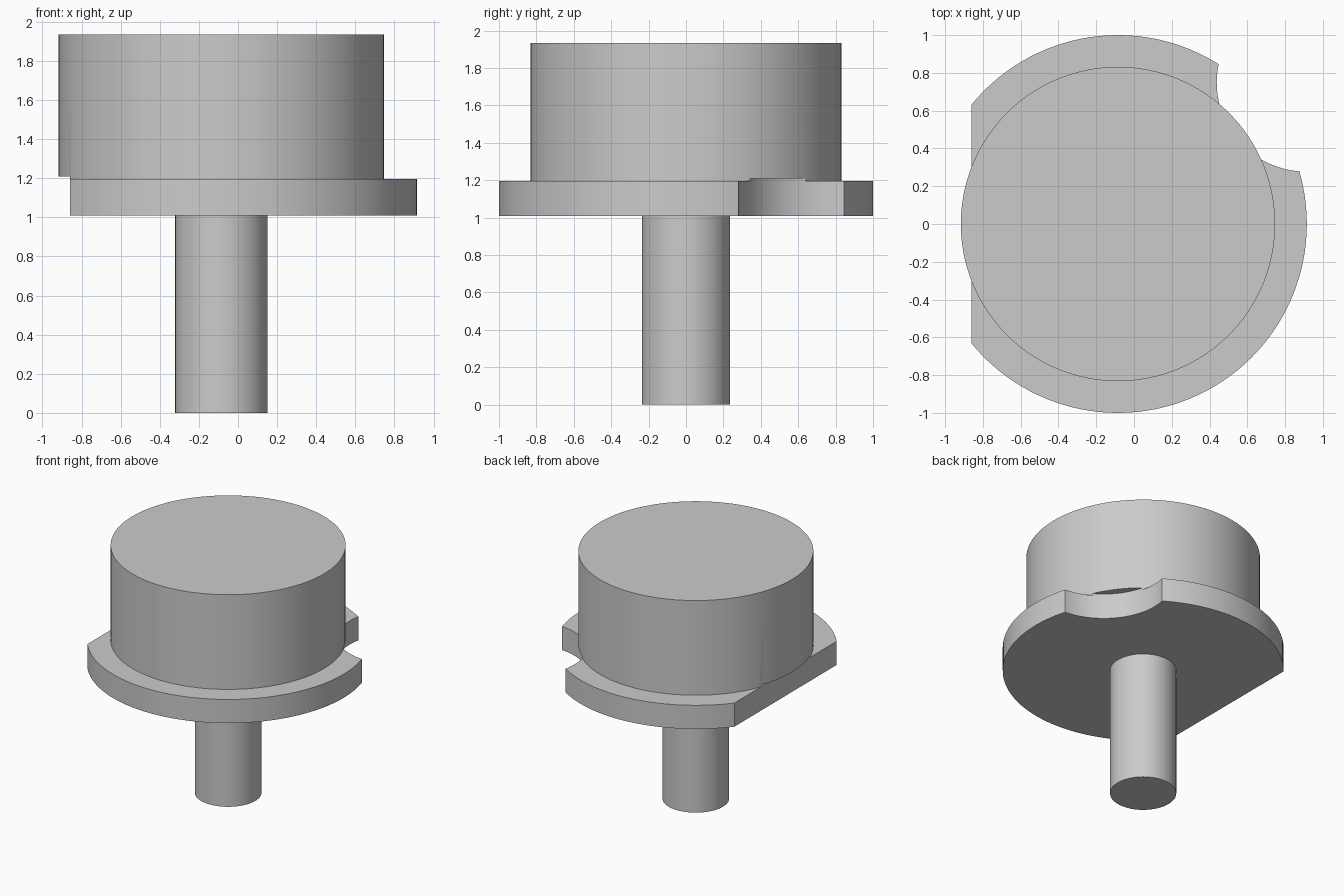
import bpy
import math

cube = bpy.data.objects.get("Cube")
if cube:
    bpy.data.objects.remove(cube, do_unlink=True)

AXIS_X = -0.085      # shared axis of shaft, plate and drum
PLATE_BOTTOM, PLATE_TOP = 1.01, 1.195
CUT_TOP = 1.21       # cut-outs bite slightly into the drum
FLAT_X = -0.86

grey = bpy.data.materials.new("plain grey")
grey.use_nodes = True
colour = (0.6, 0.6, 0.6, 1)
grey.diffuse_color = colour
grey.node_tree.nodes["Principled BSDF"].inputs["Base Color"].default_value = colour


def cylinder(name, x, y, radius, bottom, top, sides=128):
    bpy.ops.mesh.primitive_cylinder_add(
        vertices=sides, radius=radius, depth=top - bottom,
        location=(x, y, (top + bottom) / 2))
    obj = bpy.context.object
    obj.name = name
    obj.data.materials.append(grey)
    return obj


# Main turned parts
shaft = cylinder("shaft", AXIS_X, 0, 0.236, 0, PLATE_BOTTOM, 64)
plate = cylinder("base_plate", AXIS_X, 0, 1.0, PLATE_BOTTOM, PLATE_TOP)
drum = cylinder("drum", AXIS_X, 0, 0.832, PLATE_TOP, 1.935)

# Cutters: round notch at the back left, straight flat on the right
notch = cylinder("notch_cutter", 0.91, 0.75, 0.472, 0.9, CUT_TOP)
bpy.ops.mesh.primitive_cube_add(
    size=1, location=(FLAT_X - 0.25, 0, (0.9 + CUT_TOP) / 2))
flat = bpy.context.object
flat.name = "flat_cutter"
flat.scale = (0.5, 3, CUT_TOP - 0.9)
flat.data.materials.append(grey)
bpy.context.view_layer.update()

for part in (plate, drum):
    bpy.context.view_layer.objects.active = part
    for cutter in (notch, flat):
        mod = part.modifiers.new(cutter.name, "BOOLEAN")
        mod.operation = "DIFFERENCE"
        mod.solver = "EXACT"
        mod.object = cutter
        bpy.ops.object.modifier_apply(modifier=mod.name)

for cutter in (notch, flat):
    bpy.data.objects.remove(cutter, do_unlink=True)

# Smooth round walls, crisp rims
for part in (shaft, plate, drum):
    bpy.ops.object.select_all(action="DESELECT")
    part.select_set(True)
    bpy.context.view_layer.objects.active = part
    bpy.ops.object.shade_smooth_by_angle(angle=math.radians(30))
